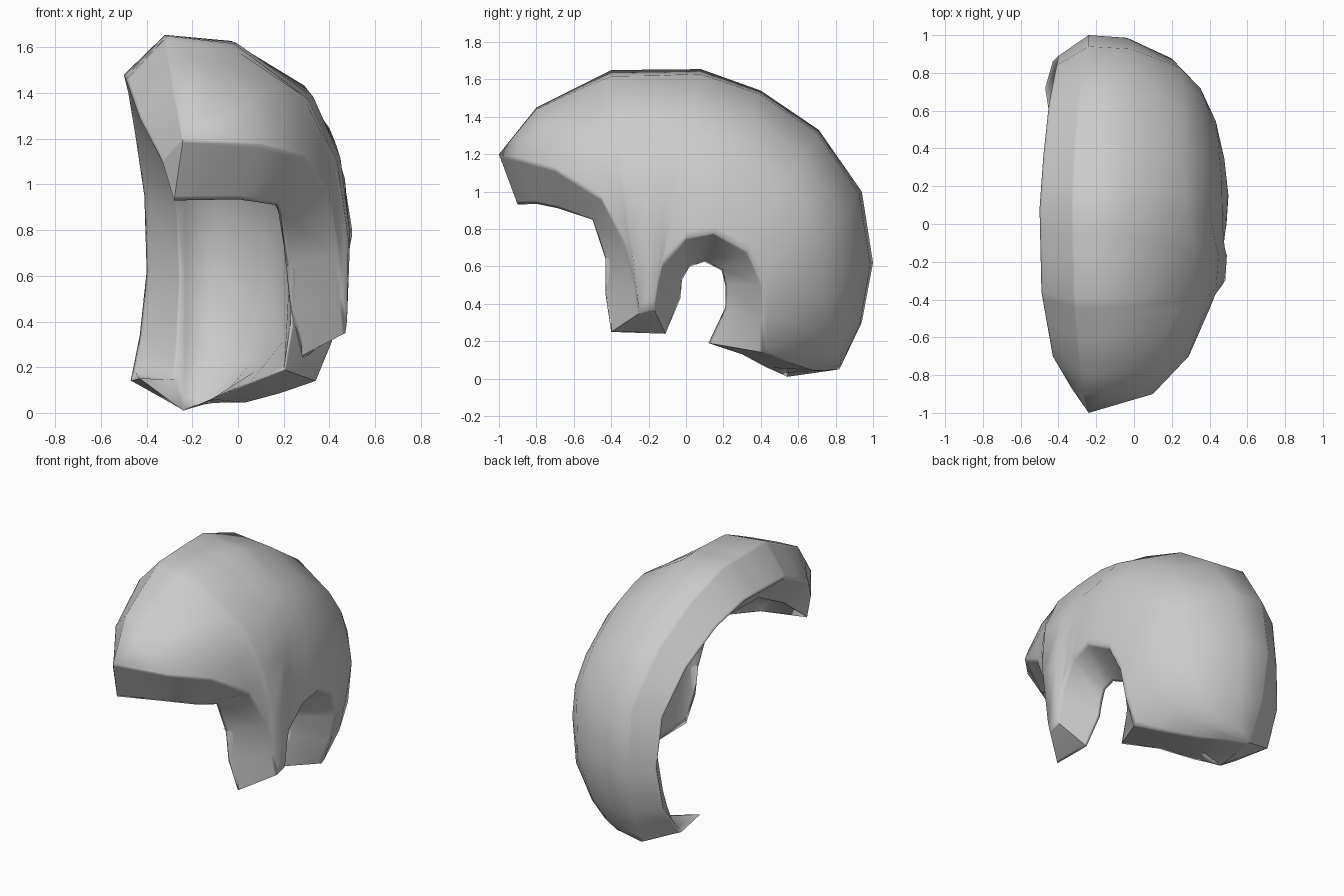
import bpy, bmesh, math
from mathutils import Vector

if "Cube" in bpy.data.objects:
    bpy.data.objects.remove(bpy.data.objects["Cube"])

# Side profiles (y, z), running from the brow over the crown to the nape
OUTER = [(-1, 1.2), (-.8, 1.45), (-.4, 1.65), (.08, 1.655), (.4, 1.54),
         (.71, 1.33), (.94, 1.0), (1.0, .62), (.94, .3), (.82, .05)]
INNER = [(-.9, .93), (-.68, 1.22), (-.35, 1.39), (.05, 1.4), (.3, 1.31),
         (.53, 1.13), (.68, .9), (.73, .6), (.67, .3), (.54, .01)]
# Parting rim (x, y, z): its outer edge and its inner edge
TIP = [(-.33, -.87, 1.1), (-.43, -.7, 1.29), (-.49, -.36, 1.46), (-.5, .08, 1.48),
       (-.48, .36, 1.4), (-.45, .64, 1.22), (-.41, .84, .95), (-.4, .89, .62),
       (-.43, .86, .34), (-.47, .72, .14)]
RIM = [(-.28, -.9, .93), (-.3, -.62, 1.14), (-.33, -.31, 1.3), (-.33, .06, 1.31),
       (-.32, .3, 1.24), (-.29, .5, 1.06), (-.26, .63, .86), (-.25, .67, .6),
       (-.26, .62, .33), (-.28, .56, .1)]
SPIKE = Vector((-.43, .46, .15))
# Hem round face, sideburn, ear, nape: profile position, outer x y z, inner x y z
HEM = [(0, -.24, -1, 1.2, -.28, -.9, .93), (.5, .1, -.9, 1.175, 0, -.8, .935),
       (1, .29, -.7, 1.12, .17, -.68, .91), (1.5, .4, -.45, .96, .19, -.5, .85),
       (1.8, .44, -.32, .7, .21, -.43, .64), (1.9, .46, -.27, .5, .23, -.43, .45),
       (2, .47, -.25, .35, .28, -.4, .25), (2.5, .47, -.17, .37, .29, -.11, .24),
       (2.7, .47, -.15, .5, .25, -.03, .43), (3, .47, -.13, .6, .24, -.02, .53),
       (3.4, .49, 0, .75, .25, .02, .6), (4, .5, .15, .78, .25, .1, .625),
       (5, .48, .33, .68, .24, .19, .58), (5.5, .455, .41, .5, .23, .21, .5),
       (6, .41, .41, .31, .23, .21, .38), (7, .34, .41, .14, .2, .12, .19),
       (8, .18, .55, .085, .05, .3, .13), (8.5, .03, .68, .045, -.12, .43, .06),
       (8.8, -.1, .76, .045, -.19, .5, .03), (9, -.24, .82, .05, -.24, .54, .01)]
ROWS = [0, .04, .32, .58, .79, .975, 1]
CENTRE = Vector((.1, .65))


def along(points, t):
    i = min(int(t), len(points) - 2)
    return Vector(points[i]).lerp(Vector(points[i + 1]), t - i)


def reach(p, loop):
    """Distance of p from the centre, as a share of the distance to the loop."""
    d = p - CENTRE
    best = 0.0
    for a, b in zip(loop, loop[1:] + loop[:1]):
        a, b = Vector(a) - CENTRE, Vector(b) - CENTRE
        e = b - a
        den = d.x * e.y - d.y * e.x
        if abs(den) < 1e-9:
            continue
        k = (a.x * e.y - a.y * e.x) / den
        u = (a.x * d.y - a.y * d.x) / den
        if k > 0 and -1e-6 <= u <= 1 + 1e-6:
            best = max(best, 1 / k)
    return min(best, 1)


def skin(profile, closing, first, side_x, ridge_x):
    """Domed grid from the hem up to the ridge; returns columns of points."""
    loop = profile + closing
    columns = []
    for row in HEM:
        t, hem_x, hem = row[0], row[first], Vector(row[first + 1:first + 3])
        ridge = along(profile, t)
        rx = ridge_x(t)

        def dome(p):
            return rx + (side_x - rx) * max(0, 1 - reach(p, loop) ** 2.5) ** .38
        shift = hem_x - dome(hem)
        column = []
        for v in ROWS:
            p = hem.lerp(ridge, v)
            x = rx if v == 1 else dome(p) + shift * (1 - v) ** 1.5
            column.append(Vector((x, p.x, p.y)))
        columns.append(column)
    return columns


def support(a, b):
    """Two points close to the ends of a strip, keeping its edges crisp."""
    return [a.lerp(b, .07), a.lerp(b, .93)]


outer = skin(OUTER, [(.75, -.12), (.4, -.35), (0, -.4), (-.4, -.25), (-.75, .1), (-.95, .7)],
             1, .5, lambda t: -.24 - .08 * max(0, math.sin(math.pi * min(t, 6) / 6)))
inner = skin(INNER, [(.3, -.3), (0, -.35), (-.35, -.25), (-.65, .05), (-.85, .5)],
             4, .25, lambda t: -.23 - .01 * max(0, t - 8) - .05 * max(0, 1 - t))

# Closed section rings: outer skin, parting rim, inner skin, hem lip
bm = bmesh.new()
rings = []
for row, o, i in zip(HEM, outer, inner):
    tip = along(TIP, row[0])
    rim = SPIKE if row[0] == 9 else along(RIM, row[0])
    points = (o + support(o[-1], tip) + [tip] + support(tip, rim) + [rim]
              + i[::-1] + support(i[0], o[0]))
    rings.append([bm.verts.new(p) for p in points])
n = len(rings[0])
for a, b in zip(rings, rings[1:]):
    for k in range(n):
        m = (k + 1) % n
        bm.faces.new((a[k], a[m], b[m], b[k]))
# Crisp corners on the lip at the sideburn and behind the ear
for row, ring in zip(HEM, rings):
    if row[0] in (2, 2.5, 7):
        for k in range(n - 3, n):
            bm.edges.get((ring[k], ring[(k + 1) % n])).smooth = False

bmesh.ops.remove_doubles(bm, verts=bm.verts, dist=.002)
bmesh.ops.dissolve_degenerate(bm, edges=bm.edges, dist=.0005)
# End caps at brow and nape
open_edges = [e for e in bm.edges if e.is_boundary]
caps = bmesh.ops.holes_fill(bm, edges=open_edges, sides=0)["faces"]
bmesh.ops.triangulate(bm, faces=caps)
for e in open_edges:
    e.smooth = False
bmesh.ops.recalc_face_normals(bm, faces=bm.faces)
for f in bm.faces:
    f.smooth = True

mesh = bpy.data.meshes.new("hair_shell")
bm.to_mesh(mesh)
bm.free()
hair = bpy.data.objects.new("hair_shell", mesh)
bpy.context.collection.objects.link(hair)
grey = bpy.data.materials.new("light_grey")
grey.diffuse_color = (.6, .6, .6, 1)
grey.use_nodes = True
grey.node_tree.nodes["Principled BSDF"].inputs["Base Color"].default_value = grey.diffuse_color
mesh.materials.append(grey)
